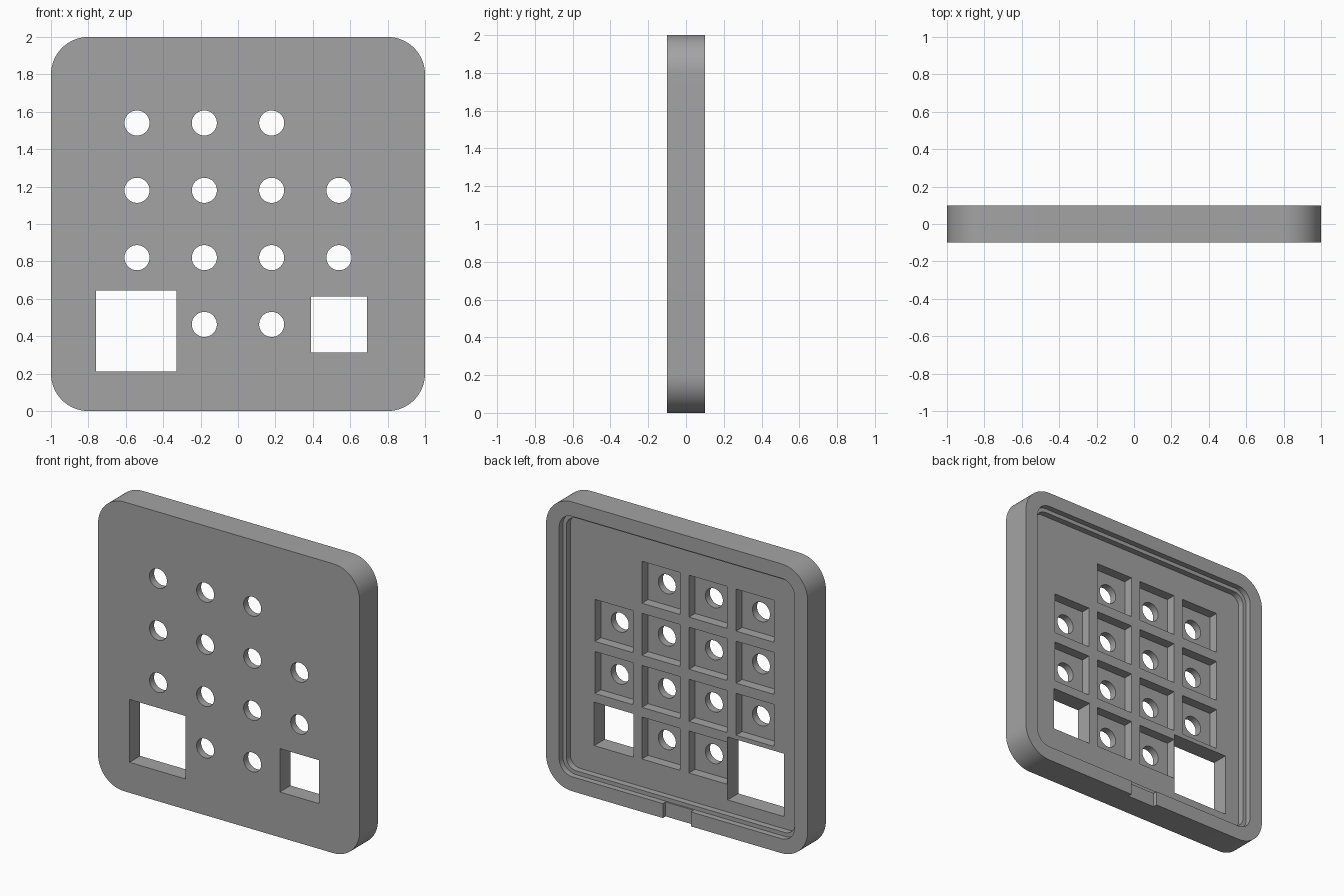
import bpy, bmesh, math

if "Cube" in bpy.data.objects:
    bpy.data.objects.remove(bpy.data.objects["Cube"])

FRONT, BACK = -0.1, 0.1
LEDGE, FLOOR, POCKET = 0.06, 0.017, -0.05   # recess depths along y

grey = bpy.data.materials.new("mid grey")
grey.diffuse_color = (0.37, 0.37, 0.37, 1)
grey.use_nodes = True
grey.node_tree.nodes["Principled BSDF"].inputs["Base Color"].default_value = grey.diffuse_color


def prism(name, outline, y0, y1):
    """Extrude an x/z outline from y0 to y1."""
    bm = bmesh.new()
    face = bm.faces.new([bm.verts.new((x, y0, z)) for x, z in outline])
    out = bmesh.ops.extrude_face_region(bm, geom=[face])
    moved = [v for v in out["geom"] if isinstance(v, bmesh.types.BMVert)]
    bmesh.ops.translate(bm, verts=moved, vec=(0, y1 - y0, 0))
    bmesh.ops.recalc_face_normals(bm, faces=bm.faces)
    me = bpy.data.meshes.new(name)
    bm.to_mesh(me)
    bm.free()
    me.materials.append(grey)
    ob = bpy.data.objects.new(name, me)
    bpy.context.collection.objects.link(ob)
    return ob


def rounded(half, r, n=14):
    """Rounded square centred on z = 1."""
    pts = []
    for q, (sx, sz) in enumerate([(1, 1), (-1, 1), (-1, -1), (1, -1)]):
        for i in range(n + 1):
            a = math.pi / 2 * (q + i / n)
            pts.append((sx * (half - r) + r * math.cos(a),
                        1 + sz * (half - r) + r * math.sin(a)))
    return pts


def rect(x, z, w, h):
    return [(x - w/2, z - h/2), (x + w/2, z - h/2), (x + w/2, z + h/2), (x - w/2, z + h/2)]


def circle(x, z, r, n=48):
    return [(x + r * math.cos(math.tau * i / n), z + r * math.sin(math.tau * i / n))
            for i in range(n)]


plate = prism("keypad_plate", rounded(1.0, 0.2), FRONT, BACK)

# stepped recess in the back, and cable notch through the bottom rim
cutters = [
    prism("upper_recess", rounded(0.9, 0.1), LEDGE, 0.2),
    prism("lower_recess", rounded(0.873, 0.075), FLOOR, 0.2),
    prism("cable_notch", rect(0, 0.03, 0.214, 0.2), 0.07, 0.2),
]

# key pockets with round holes through the front
cols = [-0.54, -0.18, 0.18, 0.54]
rows = {1.54: cols[:3], 1.18: cols, 0.82: cols, 0.463: cols[1:3]}
for z, xs in rows.items():
    for x in xs:
        cutters.append(prism("key_pocket", rect(x, z, 0.29, 0.29), POCKET, 0.2))
        cutters.append(prism("key_hole", circle(x, z, 0.067), -0.2, 0.15))

# square openings right through
cutters.append(prism("large_opening", rect(-0.545, 0.428, 0.43, 0.435), -0.2, 0.2))
cutters.append(prism("small_opening", rect(0.54, 0.463, 0.30, 0.30), -0.2, 0.2))

# cut everything, then drop the helpers
bpy.context.view_layer.objects.active = plate
for c in cutters:
    c.hide_render = True
    mod = plate.modifiers.new("cut", "BOOLEAN")
    mod.operation = "DIFFERENCE"
    mod.solver = "EXACT"
    mod.object = c
    bpy.ops.object.modifier_apply(modifier=mod.name)
    bpy.data.objects.remove(c)

bpy.ops.object.select_all(action="DESELECT")
plate.select_set(True)
bpy.ops.object.shade_smooth_by_angle(angle=math.radians(30))
